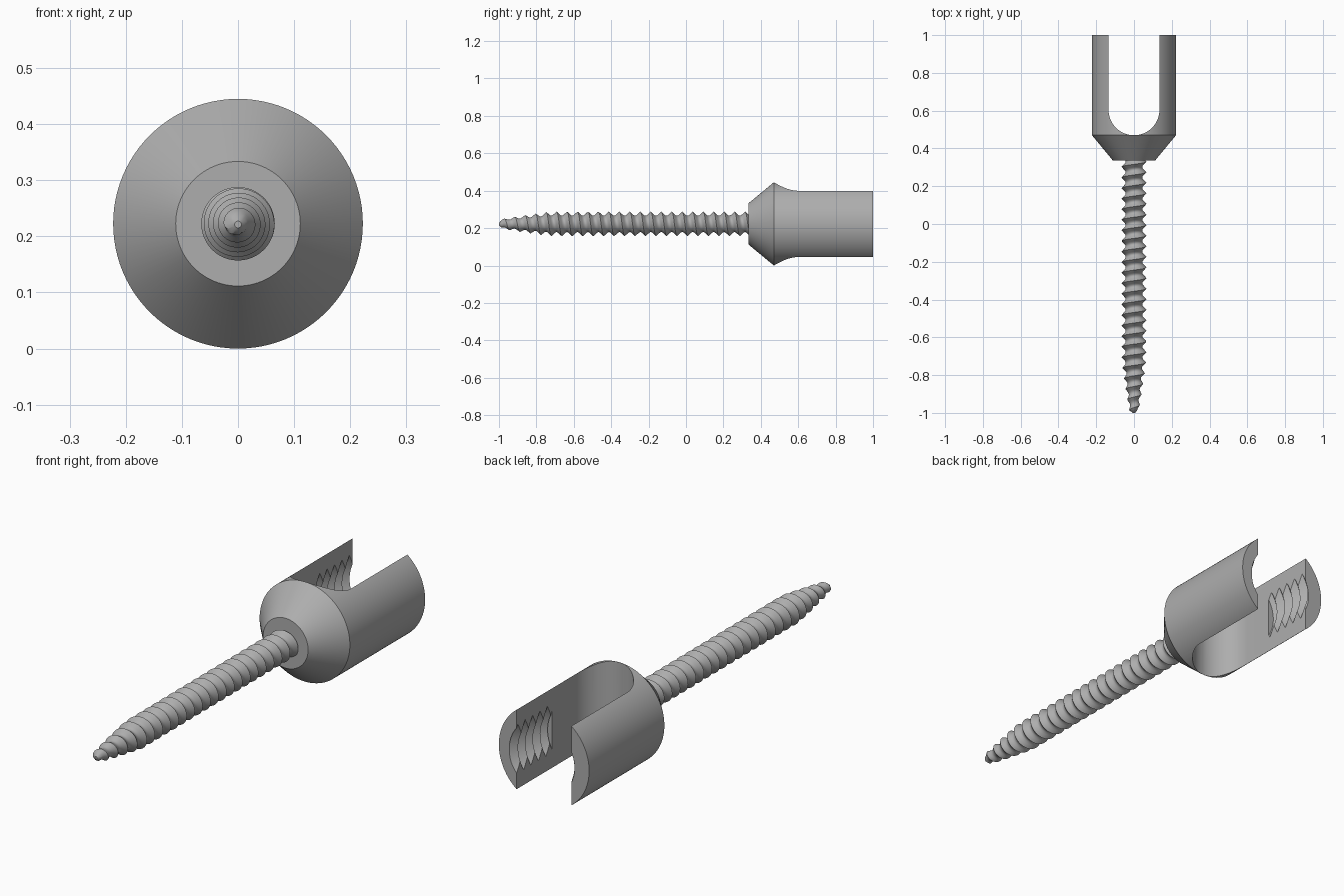
import bpy, bmesh, math

if "Cube" in bpy.data.objects:
    bpy.data.objects.remove(bpy.data.objects["Cube"])

R = 0.2225          # head radius, also the height of the long axis
SLOT = 0.135        # half width of the slot
PITCH = 0.056

steel = bpy.data.materials.new("grey steel")
steel.use_nodes = True
grey = (0.42, 0.42, 0.42, 1)
steel.diffuse_color = grey
steel.node_tree.nodes["Principled BSDF"].inputs["Base Color"].default_value = grey


def make_object(name, bm):
    bmesh.ops.recalc_face_normals(bm, faces=bm.faces)
    mesh = bpy.data.meshes.new(name)
    bm.to_mesh(mesh)
    bm.free()
    mesh.materials.append(steel)
    obj = bpy.data.objects.new(name, mesh)
    bpy.context.collection.objects.link(obj)
    return obj


def smooth(obj, degrees):
    bpy.ops.object.select_all(action='DESELECT')
    obj.select_set(True)
    bpy.context.view_layer.objects.active = obj
    bpy.ops.object.shade_smooth_by_angle(angle=math.radians(degrees))


def threaded_rod(name, y0, y1, pitch, radius, segs=48, rows=8):
    """Right-handed helical rod along y; radius(phase, y) shapes the thread."""
    bm = bmesh.new()
    verts = {}

    def vert(k, i):
        k, i = k + rows * (i // segs), i % segs
        y = y0 + pitch * (k / rows + i / segs)
        y = min(max(y, y0), y1)
        key = (i, round(y, 5))
        if key not in verts:
            phase = ((y - y0) / pitch - i / segs) % 1
            r, a = radius(phase, y), math.tau * i / segs
            verts[key] = bm.verts.new((r * math.sin(a), y, R + r * math.cos(a)))
        return verts[key]

    for k in range(-2 * rows, int((y1 - y0) / pitch * rows) + 2 * rows):
        for i in range(segs):
            quad = [vert(k, i), vert(k, i + 1), vert(k + 1, i + 1), vert(k + 1, i)]
            quad = list(dict.fromkeys(quad))
            if len(quad) > 2:
                bm.faces.new(quad)
    bmesh.ops.holes_fill(bm, edges=[e for e in bm.edges if e.is_boundary], sides=0)
    return make_object(name, bm)


def ridge(phase, width):
    return max(0, 1 - abs(phase - 0.5) / width)


# Shank with a tapered, rounded tip
def shank_radius(phase, y):
    t = min(1, (y + 1) / 0.27)
    core = 0.014 + 0.03 * t ** 0.8
    tip = min(1, 0.35 + (y + 1) / 0.02)
    return (core + (0.008 + 0.0135 * t) * ridge(phase, 0.4)) * tip


shank = threaded_rod("threaded_shank", -1, 0.35, PITCH, shank_radius)
smooth(shank, 35)

# Head: flat collar, cone and cylinder turned about the long axis
bm = bmesh.new()
profile = [(0, 0.335), (0.111, 0.335), (R, 0.47), (R, 1), (0, 1)]
points = [bm.verts.new((r, y, R)) for r, y in profile]
edges = [bm.edges.new(pair) for pair in zip(points, points[1:])]
bmesh.ops.spin(bm, geom=points + edges, cent=(0, 0, R), axis=(0, 1, 0),
               angle=math.tau, steps=96)
bmesh.ops.remove_doubles(bm, verts=bm.verts, dist=1e-5)
head = make_object("slotted_head", bm)

# Cutter for the round-bottomed slot
bm = bmesh.new()
outline = [(SLOT, 1.1), (-SLOT, 1.1)]
for i in range(33):
    a = math.pi * (1 + i / 32)
    outline.append((SLOT * math.cos(a), 0.47 + SLOT + SLOT * math.sin(a)))
base = bm.faces.new([bm.verts.new((x, y, -0.1)) for x, y in outline])
side = bmesh.ops.extrude_face_region(bm, geom=[base])["geom"]
bmesh.ops.translate(bm, vec=(0, 0, 0.7),
                    verts=[v for v in side if isinstance(v, bmesh.types.BMVert)])
slot_cutter = make_object("slot_cutter", bm)

# Cutter for the internal thread at the open end
thread_cutter = threaded_rod("thread_cutter", 0.75, 1.03, 0.052,
                             lambda phase, y: 0.148 + 0.026 * ridge(phase, 0.5),
                             segs=64)

for cutter in (slot_cutter, thread_cutter):
    cut = head.modifiers.new(cutter.name, 'BOOLEAN')
    cut.operation = 'DIFFERENCE'
    cut.solver = 'EXACT'
    cut.object = cutter
    bpy.context.view_layer.objects.active = head
    bpy.ops.object.modifier_apply(modifier=cut.name)
    bpy.data.objects.remove(cutter)
smooth(head, 30)
